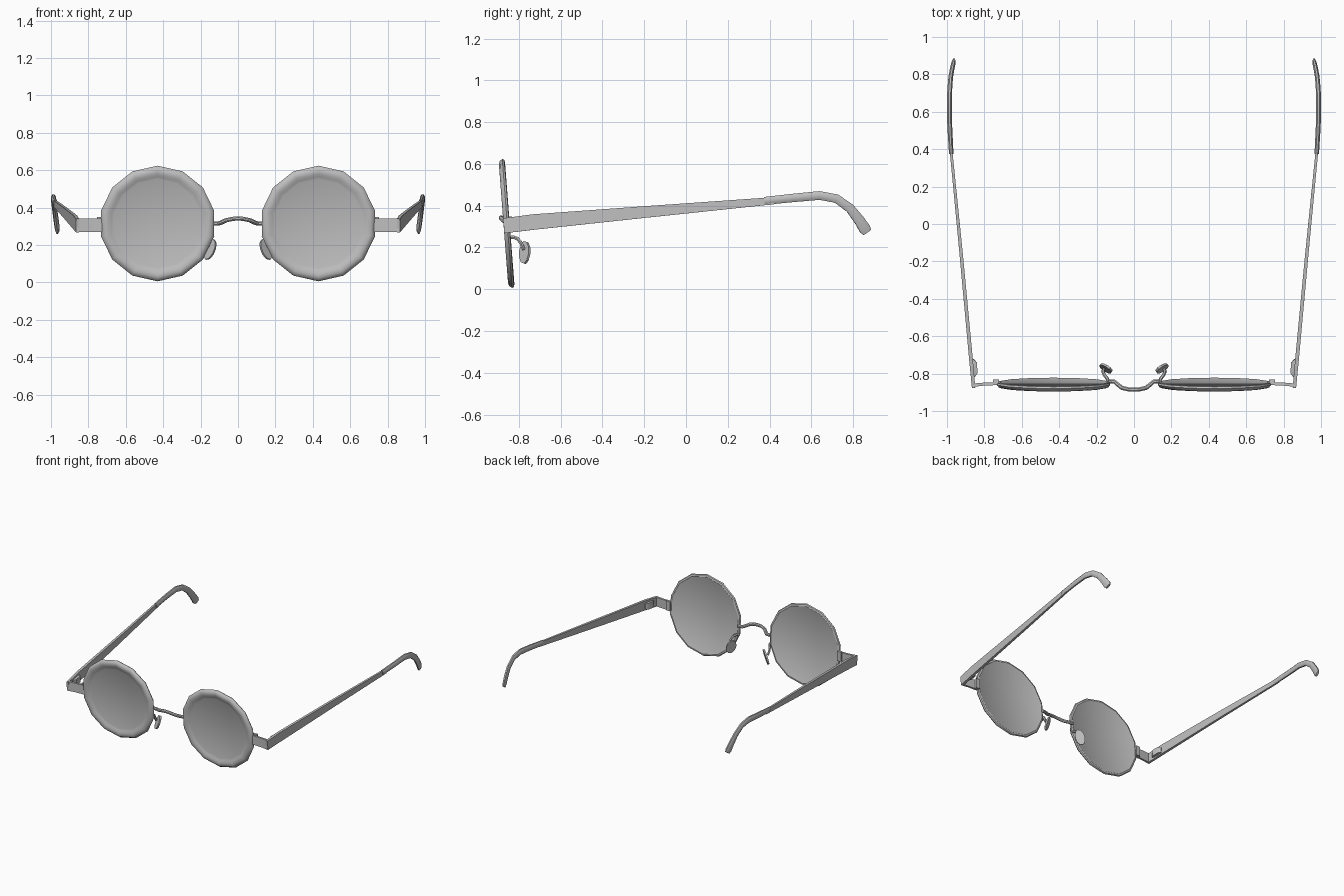
import bpy, bmesh
from math import sin, cos, pi, radians
from mathutils import Vector, Matrix

if "Cube" in bpy.data.objects:
    bpy.data.objects.remove(bpy.data.objects["Cube"], do_unlink=True)

grey = bpy.data.materials.new("plain_grey")
grey.use_nodes = True
COLOUR = (0.52, 0.52, 0.52, 1)
grey.diffuse_color = COLOUR
grey.node_tree.nodes["Principled BSDF"].inputs["Base Color"].default_value = COLOUR

X, Z = Vector((1, 0, 0)), Vector((0, 0, 1))


def skin(name, rings, mirror=True, angle=35):
    """Join rings of points into a capped solid, mirrored across x."""
    bm = bmesh.new()
    loops = [[bm.verts.new(p) for p in ring] for ring in rings]
    n = len(loops[0])
    for a, b in zip(loops, loops[1:]):
        for k in range(n):
            j = (k + 1) % n
            bm.faces.new((a[k], a[j], b[j], b[k]))
    bm.faces.new(loops[0])
    bm.faces.new(loops[-1])
    bmesh.ops.recalc_face_normals(bm, faces=bm.faces)
    mesh = bpy.data.meshes.new(name)
    bm.to_mesh(mesh)
    bm.free()
    mesh.materials.append(grey)
    obj = bpy.data.objects.new(name, mesh)
    bpy.context.collection.objects.link(obj)
    bpy.ops.object.select_all(action='DESELECT')
    obj.select_set(True)
    bpy.context.view_layer.objects.active = obj
    bpy.ops.object.shade_smooth_by_angle(angle=radians(angle))
    if mirror:
        obj.modifiers.new("mirror", 'MIRROR').use_mirror_merge = False
    return obj


def sweep(name, stations, sides, ref, **kw):
    """Sweep a section along (x, y, z, half size across ref, half size along ref)."""
    pts = [Vector(s[:3]) for s in stations]
    rings = []
    for i, (p, s) in enumerate(zip(pts, stations)):
        t = (pts[min(i + 1, len(pts) - 1)] - pts[max(i - 1, 0)]).normalized()
        across = t.cross(ref).normalized()
        along = across.cross(t)
        ring = []
        for k in range(sides):
            a = 2 * pi * (k + 0.5) / sides
            f = 1 / cos(pi / sides)
            ring.append(p + across * s[3] * cos(a) * f + along * s[4] * sin(a) * f)
        rings.append(ring)
    return skin(name, rings, **kw)


# Lenses with rounded rims: fourteen-sided discs, leaning forward at the top
lean = Matrix.Translation((0.43, -0.858, 0.315)) @ Matrix.Rotation(radians(4.4), 4, 'X')
profile = [(0.238, -0.002), (0.252, -0.007), (0.268, -0.014), (0.285, -0.016),
           (0.3, -0.011), (0.31, 0.002), (0.305, 0.011), (0.292, 0.014), (0.286, 0.011)]
skin("lenses_and_rims",
     [[lean @ Vector((r * sin(k * pi / 7), d, r * cos(k * pi / 7))) for k in range(14)]
      for r, d in profile], angle=40)

# Bridge: thin arched wire
half = [(0.14, -0.84, 0.315), (0.105, -0.843, 0.315), (0.085, -0.86, 0.322),
        (0.065, -0.876, 0.332), (0.03, -0.884, 0.34)]
path = half + [(0, -0.885, 0.342)] + [(-x, y, z) for x, y, z in reversed(half)]
sweep("bridge", [p + (0.011, 0.011) for p in path], 8, Z, mirror=False)

# Nose pad arms: hooked wires behind the rims
arm = [(0.135, -0.85, 0.245), (0.142, -0.828, 0.25), (0.158, -0.808, 0.243),
       (0.166, -0.79, 0.222), (0.162, -0.777, 0.19)]
sweep("nose_pad_arms", [p + (0.008, 0.008) for p in arm], 6, X)

# Nose pads: rounded plates, splayed outward at the bottom and back
down = Vector((0.042, 0.0, -0.105)).normalized()
back = Vector((0.045, 0.038, 0.0)).normalized()
back = (back - down * back.dot(down)).normalized()
face = down.cross(back)
centre = Vector((0.15, -0.772, 0.176))
skin("nose_pads",
     [[centre + down * 0.058 * cos(k * pi / 5) + back * 0.033 * sin(k * pi / 5) * 1.05
       + face * d for k in range(10)] for d in (-0.006, 0.006)])

# End pieces joining the rims to the temples
sweep("end_pieces", [(0.725, -0.853, 0.306, 0.008, 0.035), (0.8, -0.856, 0.306, 0.008, 0.035),
                     (0.862, -0.862, 0.306, 0.009, 0.036)], 4, Z)
sweep("rim_clamps", [(0.722, -0.842, 0.312, 0.01, 0.037),
                     (0.755, -0.842, 0.312, 0.01, 0.037)], 4, Z)

# Hinge blocks inside the front of the temples
sweep("hinges", [(0.856, -0.815, 0.31, 0.006, 0.02), (0.85, -0.795, 0.312, 0.014, 0.024),
                 (0.854, -0.745, 0.316, 0.014, 0.024), (0.862, -0.725, 0.318, 0.006, 0.02)],
      4, Z)

# Temples: flat bars tapering backward and rising
sweep("temples", [(0.858, -0.872, 0.304, 0.009, 0.036), (0.871, -0.73, 0.322, 0.01, 0.037),
                  (0.925, -0.15, 0.374, 0.009, 0.027), (0.981, 0.42, 0.424, 0.007, 0.017)],
      4, Z)

# Temple tips: thicker sleeves bending down behind the ear
sweep("temple_tips", [(0.977, 0.375, 0.423, 0.012, 0.019), (0.985, 0.52, 0.438, 0.013, 0.02),
                      (0.987, 0.64, 0.449, 0.014, 0.021), (0.985, 0.72, 0.434, 0.013, 0.021),
                      (0.98, 0.785, 0.388, 0.012, 0.022), (0.972, 0.83, 0.33, 0.012, 0.025),
                      (0.966, 0.857, 0.288, 0.011, 0.028), (0.964, 0.868, 0.272, 0.008, 0.022)],
      8, Z)
